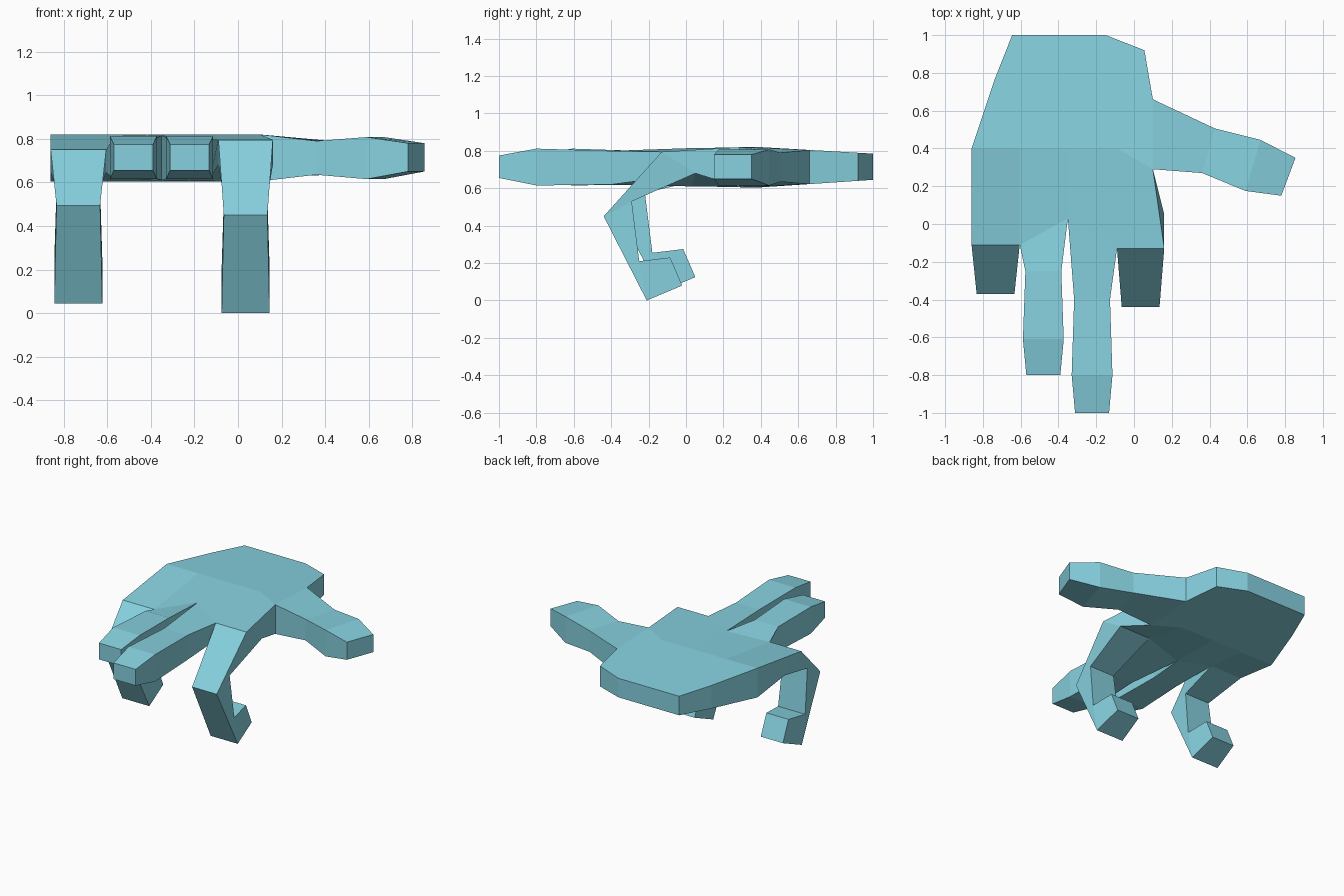
import bpy, bmesh

if "Cube" in bpy.data.objects:
    bpy.data.objects.remove(bpy.data.objects["Cube"])

bm = bmesh.new()


def prism(rings):
    """Closed loft through rings of equal point count."""
    vs = [[bm.verts.new(p) for p in r] for r in rings]
    n = len(vs[0])
    bm.faces.new(vs[0])
    bm.faces.new(vs[-1])
    for a, b in zip(vs, vs[1:]):
        for i in range(n):
            j = (i + 1) % n
            bm.faces.new((a[i], a[j], b[j], b[i]))


def top(y):
    return 0.82 - 0.058 * max(0, y - 0.4)


def bottom(y):
    return 0.605 + 0.067 * max(0, y - 0.4)


def section(left, right):
    """Upright four-point palm section between two plan points."""
    return [(*left, top(left[1])), (*right, top(right[1])),
            (*right, bottom(right[1])), (*left, bottom(left[1]))]


def ring(x0, x1, upper, lower):
    """Four-point finger ring from x range and (y, z) of both edges."""
    return [(x0, *upper), (x1, *upper), (x1, *lower), (x0, *lower)]


# Palm heel
outline = [(-0.86, 0.40), (-0.605, 0.40), (-0.35, 0.40), (-0.09, 0.40), (0.10, 0.29),
           (0.10, 0.66), (0.055, 0.92), (-0.15, 1.0), (-0.645, 1.0), (-0.74, 0.76)]
prism([[(x, y, top(y)) for x, y in outline], [(x, y, bottom(y)) for x, y in outline]])

# Knuckle line: upper and lower corners shared by neighbouring fingers
knuckles = [((-0.86, -0.11, 0.75), (-0.86, 0.08, 0.645)),
            ((-0.605, -0.11, 0.75), (-0.605, 0.08, 0.645)),
            ((-0.35, 0.03, 0.815), (-0.35, 0.03, 0.61)),
            ((-0.09, -0.13, 0.795), (-0.09, 0.05, 0.68)),
            ((0.16, -0.13, 0.795), (0.16, 0.05, 0.68))]


def curled(x, dy, dz):
    return [ring(x - 0.10, x + 0.10, (-0.44 + dy, 0.45 + dz), (-0.29 + dy, 0.53 + dz)),
            ring(x - 0.11, x + 0.11, (-0.21 + dy, dz), (-0.25 + dy, 0.21 + dz)),
            ring(x - 0.09, x + 0.09, (-0.02 + dy, 0.08 + dz), (-0.085 + dy, 0.23 + dz))]


def straight(x, y0, y1, y2):
    return [ring(x - 0.095, x + 0.095, (y0, 0.80), (y0, 0.62)),
            ring(x - 0.108, x + 0.108, (y1, 0.812), (y1, 0.615)),
            ring(x - 0.09, x + 0.09, (y2, 0.775), (y2, 0.655))]


# Four fingers, each with its strip of palm
fingers = [curled(-0.733, 0.07, 0.045), straight(-0.48, -0.25, -0.61, -0.8),
           straight(-0.222, -0.40, -0.80, -1.0), curled(0.035, 0, 0)]
for i, rings in enumerate(fingers):
    (ua, la), (ub, lb) = knuckles[i], knuckles[i + 1]
    prism([section(outline[i], outline[i + 1]), [ua, ub, lb, la]] + rings)

# Thumb
thumb = [section((0.10, 0.29), (0.10, 0.66))]
for a, b, zt, zb in [((0.36, 0.27), (0.43, 0.505), 0.79, 0.635),
                     ((0.59, 0.175), (0.67, 0.445), 0.808, 0.615),
                     ((0.78, 0.15), (0.855, 0.35), 0.78, 0.65)]:
    thumb.append([(*a, zt), (*b, zt), (*b, zb), (*a, zb)])
prism(thumb)

# Weld the parts and drop the walls between them
bmesh.ops.remove_doubles(bm, verts=bm.verts, dist=0.001)
shared = {}
for f in bm.faces:
    shared.setdefault(frozenset(f.verts), []).append(f)
inner = [f for fs in shared.values() if len(fs) > 1 for f in fs]
bmesh.ops.delete(bm, geom=inner, context='FACES')
bmesh.ops.recalc_face_normals(bm, faces=bm.faces)

mesh = bpy.data.meshes.new("hand")
bm.to_mesh(mesh)
bm.free()
hand = bpy.data.objects.new("hand", mesh)
bpy.context.collection.objects.link(hand)

mat = bpy.data.materials.new("light_blue")
mat.diffuse_color = (0.24, 0.64, 0.74, 1)
mat.use_nodes = True
mat.node_tree.nodes["Principled BSDF"].inputs["Base Color"].default_value = mat.diffuse_color
mesh.materials.append(mat)
